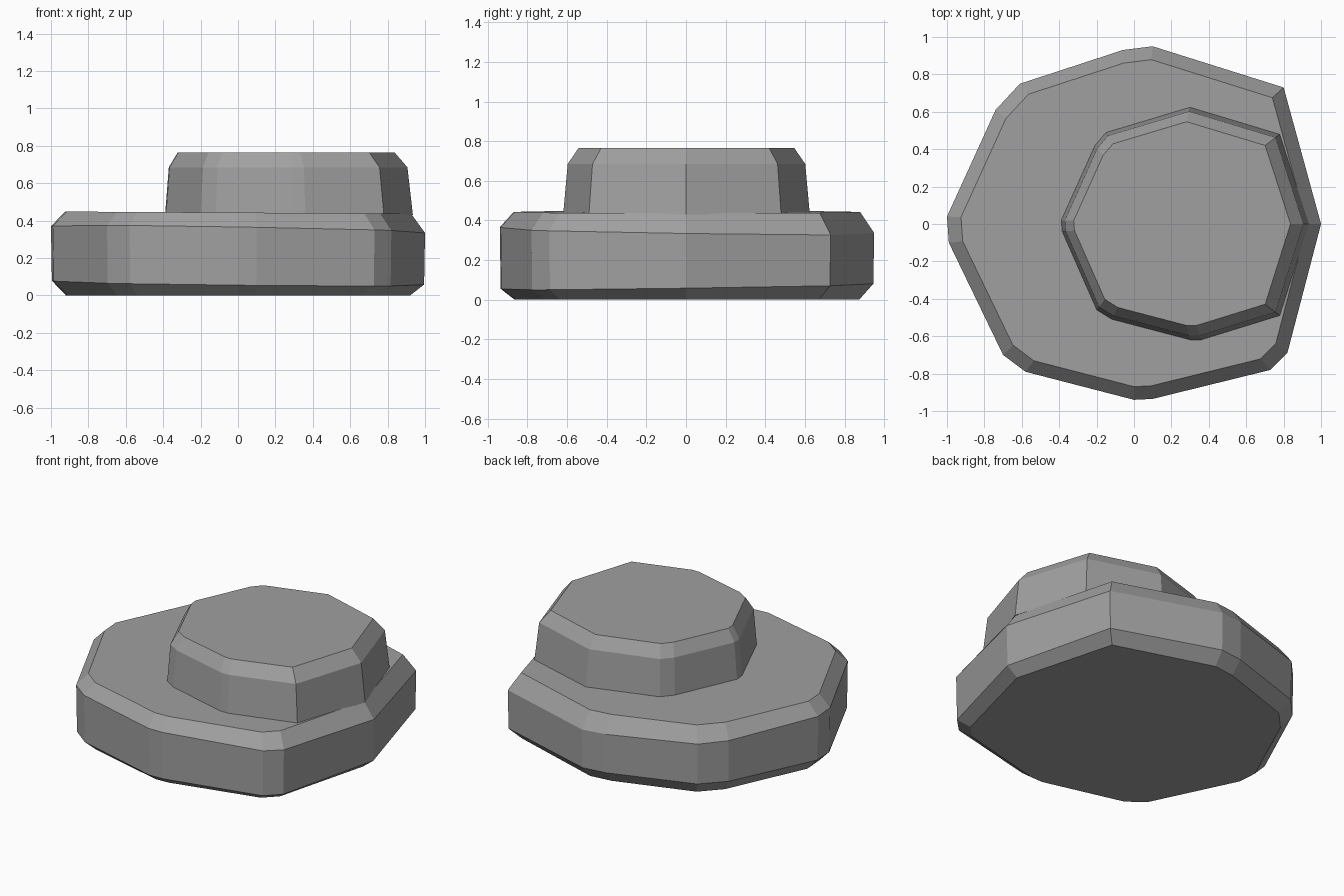
import bpy
import bmesh

cube = bpy.data.objects.get("Cube")
if cube:
    bpy.data.objects.remove(cube, do_unlink=True)


def make_material(name, value):
    mat = bpy.data.materials.new(name)
    mat.use_nodes = True
    colour = (value, value, value, 1)
    mat.diffuse_color = colour
    bsdf = mat.node_tree.nodes["Principled BSDF"]
    bsdf.inputs["Base Color"].default_value = colour
    bsdf.inputs["Roughness"].default_value = 0.9
    return mat


stone = make_material("stone grey", 0.35)


def stone_slab(name, outline, levels, centre_x=0):
    """Stack scaled copies of an outline; each level is
    (scale, height, tilt along x, tilt along y)."""
    bm = bmesh.new()
    rings = []
    for scale, height, tilt_x, tilt_y in levels:
        ring = []
        for x, y in outline:
            px = centre_x + (x - centre_x) * scale
            py = y * scale
            ring.append(bm.verts.new((px, py, height + tilt_x * px + tilt_y * py)))
        rings.append(ring)

    # Side walls and chamfers between neighbouring rings
    count = len(outline)
    for lower, upper in zip(rings, rings[1:]):
        for i in range(count):
            j = (i + 1) % count
            bm.faces.new((lower[i], lower[j], upper[j], upper[i]))

    # Flat caps
    bm.faces.new(rings[-1])
    bm.faces.new(list(reversed(rings[0])))
    bmesh.ops.recalc_face_normals(bm, faces=bm.faces)

    mesh = bpy.data.meshes.new(name)
    bm.to_mesh(mesh)
    bm.free()
    mesh.materials.append(stone)
    obj = bpy.data.objects.new(name, mesh)
    bpy.context.collection.objects.link(obj)
    return obj


# Wide bottom slab with chipped corners
base_outline = [
    (1, 0), (0.8, 0.73), (0.1, 0.95), (-0.06, 0.93), (-0.61, 0.75),
    (-0.74, 0.61), (-1, 0.04), (-0.99, -0.1), (-0.7, -0.7),
    (-0.58, -0.79), (0, -0.94), (0.1, -0.935), (0.73, -0.78), (0.82, -0.69),
]
stone_slab("lower_rock", base_outline, [
    (0.92, 0, 0, 0),
    (0.995, 0.068, -0.01, 0.014),
    (1, 0.352, -0.018, -0.015),
    (0.925, 0.443, -0.006, 0),
])

# Smaller upper slab, set towards the left rim
upper_outline = [
    (0.935, 0), (0.78, 0.48), (0.3, 0.625), (-0.15, 0.49), (-0.21, 0.42),
    (-0.39, 0.02), (-0.385, -0.04), (-0.2, -0.46), (-0.12, -0.51),
    (0.3, -0.62), (0.36, -0.62), (0.78, -0.49),
]
stone_slab("upper_rock", upper_outline, [
    (1, 0.43, 0, 0),
    (0.963, 0.685, 0, 0),
    (0.875, 0.765, 0, 0),
], centre_x=0.15)
